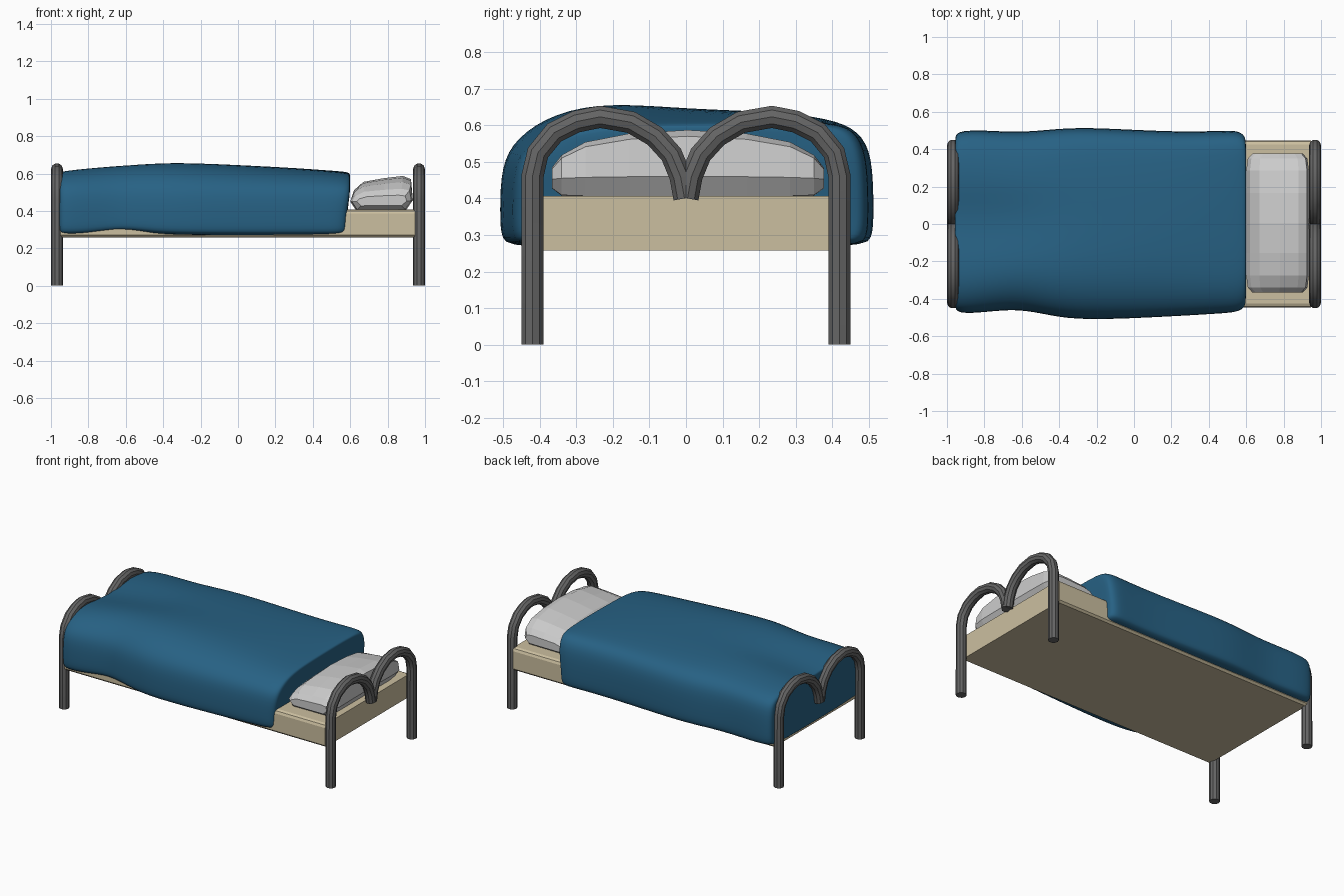
import bpy, bmesh

if "Cube" in bpy.data.objects:
    bpy.data.objects.remove(bpy.data.objects["Cube"])


def material(name, rgb):
    m = bpy.data.materials.new(name)
    m.diffuse_color = (*rgb, 1)
    m.use_nodes = True
    m.node_tree.nodes["Principled BSDF"].inputs["Base Color"].default_value = m.diffuse_color
    return m


def loft(name, rings, mat=None):
    """Skin a list of equal-length point rings and cap both ends."""
    bm = bmesh.new()
    vs = [[bm.verts.new(p) for p in r] for r in rings]
    n = len(rings[0])
    for a, b in zip(vs, vs[1:]):
        for i in range(n):
            j = (i + 1) % n
            bm.faces.new((a[i], a[j], b[j], b[i]))
    bm.faces.new(vs[0])
    bm.faces.new(vs[-1])
    bmesh.ops.recalc_face_normals(bm, faces=bm.faces)
    me = bpy.data.meshes.new(name)
    bm.to_mesh(me)
    bm.free()
    ob = bpy.data.objects.new(name, me)
    bpy.context.collection.objects.link(ob)
    if mat:
        me.materials.append(mat)
    return ob


def activate(ob):
    bpy.ops.object.select_all(action='DESELECT')
    ob.select_set(True)
    bpy.context.view_layer.objects.active = ob


cream = material("cream", (0.60, 0.52, 0.35))
blue = material("blue", (0.02, 0.12, 0.23))
grey = material("dark_grey", (0.13, 0.13, 0.13))

# Tubular head and foot frames: each a pair of mirrored hooped posts
HOOP = [(0.42, 0), (0.42, 0.46), (0.405, 0.525), (0.36, 0.58), (0.30, 0.61),
        (0.235, 0.623), (0.15, 0.608), (0.085, 0.57), (0.04, 0.52),
        (0.015, 0.46), (0.004, 0.40)]
for end, x in (("head", 0.968), ("foot", -0.968)):
    for side, s in (("front", -1), ("back", 1)):
        cu = bpy.data.curves.new(f"{end}_{side}_hoop", 'CURVE')
        cu.dimensions = '3D'
        cu.bevel_depth = 0.032
        cu.bevel_resolution = 3
        cu.use_fill_caps = True
        sp = cu.splines.new('POLY')
        sp.points.add(len(HOOP) - 1)
        for p, (y, z) in zip(sp.points, HOOP):
            p.co = (x, s * y, z, 1)
        ob = bpy.data.objects.new(cu.name, cu)
        bpy.context.collection.objects.link(ob)
        cu.materials.append(grey)
        activate(ob)
        bpy.ops.object.convert(target='MESH')
        bpy.ops.object.shade_smooth_by_angle()

# Mattress with softened long edges
half = [(0.435, 0.258), (0.447, 0.27), (0.447, 0.385), (0.44, 0.40), (0.425, 0.407)]
prof = half + [(-y, z) for y, z in reversed(half)]
loft("mattress", [[(x, y, z) for y, z in prof] for x in (-0.948, 0.945)], cream)

# Faceted pillow, tilted up towards the headboard
PILLOW = [(0.63, 0.405), (0.60, 0.45), (0.62, 0.51), (0.67, 0.555), (0.78, 0.575),
          (0.88, 0.587), (0.925, 0.57), (0.935, 0.46), (0.90, 0.407)]
SECT = [(-0.372, 0.80, 0.25, 0.5), (-0.345, 0.95, 0.5, 0.95), (-0.28, 1, 0.76, 1),
        (-0.16, 1, 0.93, 1), (0, 1, 1, 1)]
SECT += [(-y, a, b, c) for y, a, b, c in reversed(SECT[:-1])]
loft("pillow", [[(0.77 + (x - 0.77) * sx, y + 0.005,
                  0.45 + (z - 0.45) * (up if z > 0.45 else dn))
                 for x, z in PILLOW] for y, sx, up, dn in SECT])

# Draped blanket: x, front y, back y, front hem z, heights across the top
FRAC = (-0.92, -0.72, -0.42, 0.04, 0.42, 0.78, 0.93)
ROWS = [
    (-0.955, -0.475, 0.495, 0.265, (0.555, 0.61, 0.62, 0.575, 0.615, 0.60, 0.57)),
    (-0.80, -0.468, 0.497, 0.268, (0.56, 0.62, 0.635, 0.59, 0.63, 0.61, 0.575)),
    (-0.62, -0.448, 0.485, 0.295, (0.565, 0.63, 0.652, 0.61, 0.64, 0.615, 0.58)),
    (-0.45, -0.485, 0.50, 0.27, (0.57, 0.635, 0.662, 0.635, 0.64, 0.62, 0.58)),
    (-0.27, -0.512, 0.515, 0.263, (0.57, 0.635, 0.667, 0.648, 0.64, 0.62, 0.585)),
    (0.20, -0.49, 0.487, 0.263, (0.555, 0.61, 0.637, 0.637, 0.63, 0.615, 0.59)),
    (0.45, -0.475, 0.493, 0.264, (0.55, 0.60, 0.617, 0.62, 0.618, 0.61, 0.59)),
    (0.595, -0.468, 0.497, 0.265, (0.545, 0.59, 0.607, 0.61, 0.612, 0.608, 0.595)),
]


def section(x, yf, yb, hem, tops, k=1.0):
    pts = [(0.93 * yf, hem - 0.003), (yf * 1.005, hem + 0.02), (yf * 1.01, 0.36), (yf * 1.005, 0.49)]
    pts += [(f * (yb if f > 0 else -yf), z) for f, z in zip(FRAC, tops)]
    pts += [(yb * 1.005, 0.52), (yb * 1.01, 0.36), (yb * 1.005, 0.285), (0.93 * yb, 0.262)]
    # lean the head end in at the hem and scale rim rings about the middle
    return [(x - (0.02 if x > 0.5 and z < 0.38 else 0), y * k, 0.44 + (z - 0.44) * k)
            for y, z in pts]


foot, head = ROWS[0], ROWS[-1]
rings = [section(-0.957, *foot[1:], k=0.88), section(-0.956, *foot[1:], k=0.955),
         section(-0.925, *foot[1:])]
rings += [section(*r) for r in ROWS[1:-1]]
rings += [section(0.562, *head[1:]), section(0.598, *head[1:], k=0.955),
          section(0.60, *head[1:], k=0.88)]
blanket = loft("blanket", rings, blue)
sub = blanket.modifiers.new("soften", 'SUBSURF')
sub.levels = sub.render_levels = 2
activate(blanket)
bpy.ops.object.shade_smooth()
